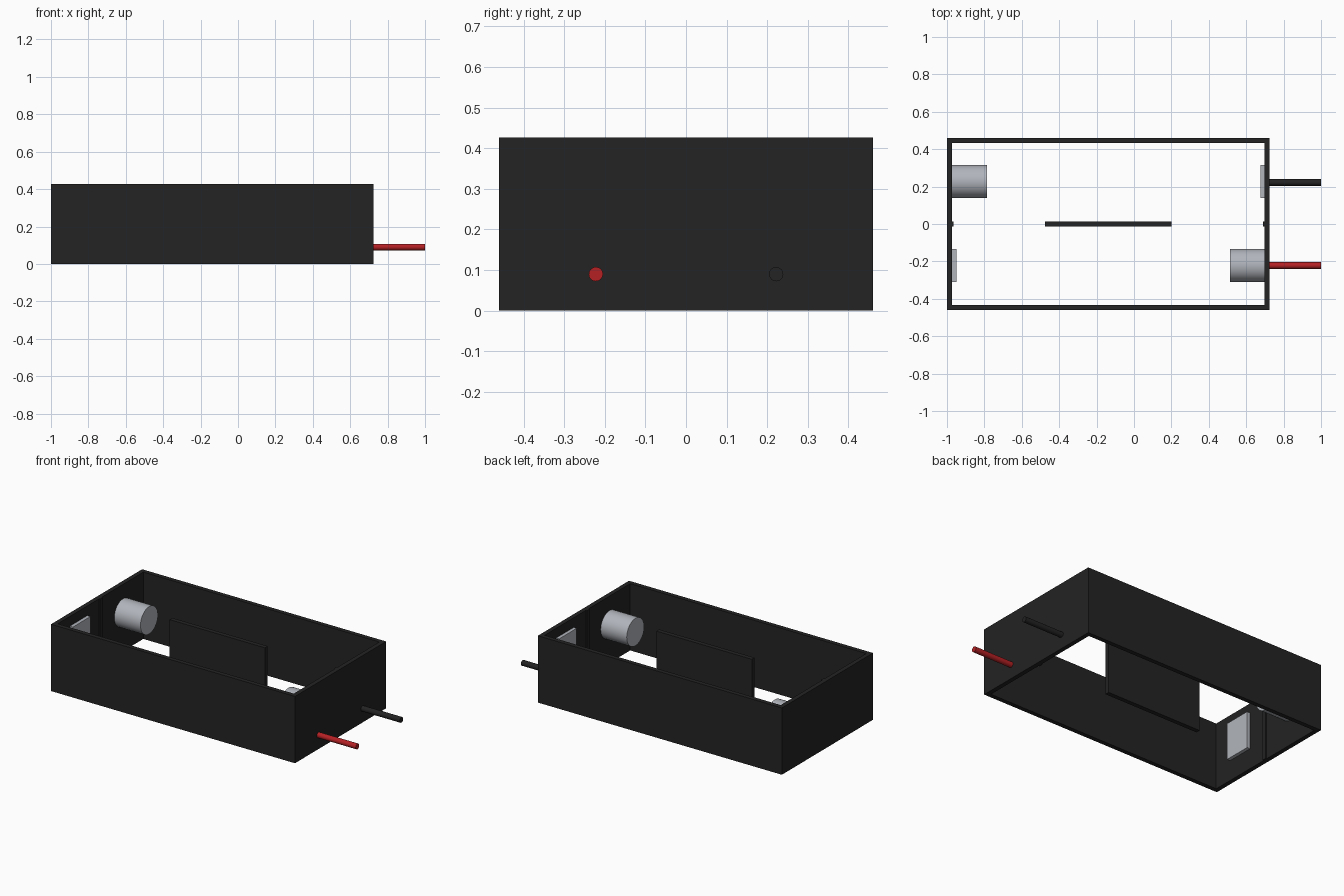
import bpy, math

if "Cube" in bpy.data.objects:
    bpy.data.objects.remove(bpy.data.objects["Cube"])


def material(name, rgb):
    m = bpy.data.materials.new(name)
    m.diffuse_color = (*rgb, 1)
    m.use_nodes = True
    m.node_tree.nodes["Principled BSDF"].inputs["Base Color"].default_value = m.diffuse_color
    return m


BLACK = material("black_plastic", (0.017, 0.017, 0.017))
RED = material("red_wire", (0.46, 0.015, 0.018))
METAL = material("grey_metal", (0.44, 0.46, 0.50))

# Frame extents, wall thickness, height
X0, X1, Y, T, H = -1.0, 0.725, 0.46, 0.028, 0.427


def box(name, x, y, z, mat):
    bpy.ops.mesh.primitive_cube_add(
        size=1, location=[sum(r) / 2 for r in (x, y, z)])
    o = bpy.context.object
    o.name = name
    o.scale = [r[1] - r[0] for r in (x, y, z)]
    bpy.ops.object.transform_apply(location=False, rotation=False, scale=True)
    o.data.materials.append(mat)
    return o


def rod(name, x, y, z, radius, mat, sides=32):
    bpy.ops.mesh.primitive_cylinder_add(
        vertices=sides, radius=radius, depth=x[1] - x[0],
        location=(sum(x) / 2, y, z), rotation=(0, math.pi / 2, 0))
    o = bpy.context.object
    o.name = name
    o.data.materials.append(mat)
    bpy.ops.object.shade_smooth_by_angle(angle=math.radians(40))
    return o


# Open rectangular frame: one ring of walls, no floor and no lid
outer = [(X0, -Y), (X1, -Y), (X1, Y), (X0, Y)]
inner = [(X0 + T, T - Y), (X1 - T, T - Y), (X1 - T, Y - T), (X0 + T, Y - T)]
verts = [(x, y, z) for z in (0, H) for x, y in outer + inner]
faces = []
for i in range(4):
    j = (i + 1) % 4
    faces += [(i, j, j + 8, i + 8),              # outside
              (j + 4, i + 4, i + 12, j + 12),    # inside
              (i + 8, j + 8, j + 12, i + 12),    # top rim
              (j, i, i + 4, j + 4)]              # bottom rim
mesh = bpy.data.meshes.new("frame")
mesh.from_pydata(verts, [], faces)
mesh.materials.append(BLACK)
bpy.context.collection.objects.link(bpy.data.objects.new("frame", mesh))

# Central divider and the slim ribs in line with it on the end walls
box("divider", (-0.475, 0.2), (-0.014, 0.014), (0, H), BLACK)
box("left_rib", (X0 + T - 0.005, X0 + T + 0.007), (-0.013, 0.013), (0, H), BLACK)
box("right_rib", (X1 - T - 0.007, X1 - T + 0.005), (-0.013, 0.013), (0, H), BLACK)

# Contacts: a cylindrical one and a flat one in each bay, swapped end to end
CZ = 0.247
rod("left_spring_contact", (X0 + T, -0.787), 0.227, CZ, 0.088, METAL)
rod("right_spring_contact", (0.513, X1 - T), -0.222, CZ, 0.088, METAL)
box("left_plate_contact", (X0 + T, -0.95), (-0.31, -0.133), (0.13, 0.365), METAL)
box("right_plate_contact", (0.676, X1 - T), (0.138, 0.315), (0.13, 0.365), METAL)

# Lead wires out of the right end
rod("red_lead", (X1 - T / 2, 1.0), -0.222, 0.09, 0.0175, RED)
rod("black_lead", (X1 - T / 2, 1.0), 0.222, 0.09, 0.0175, BLACK)
